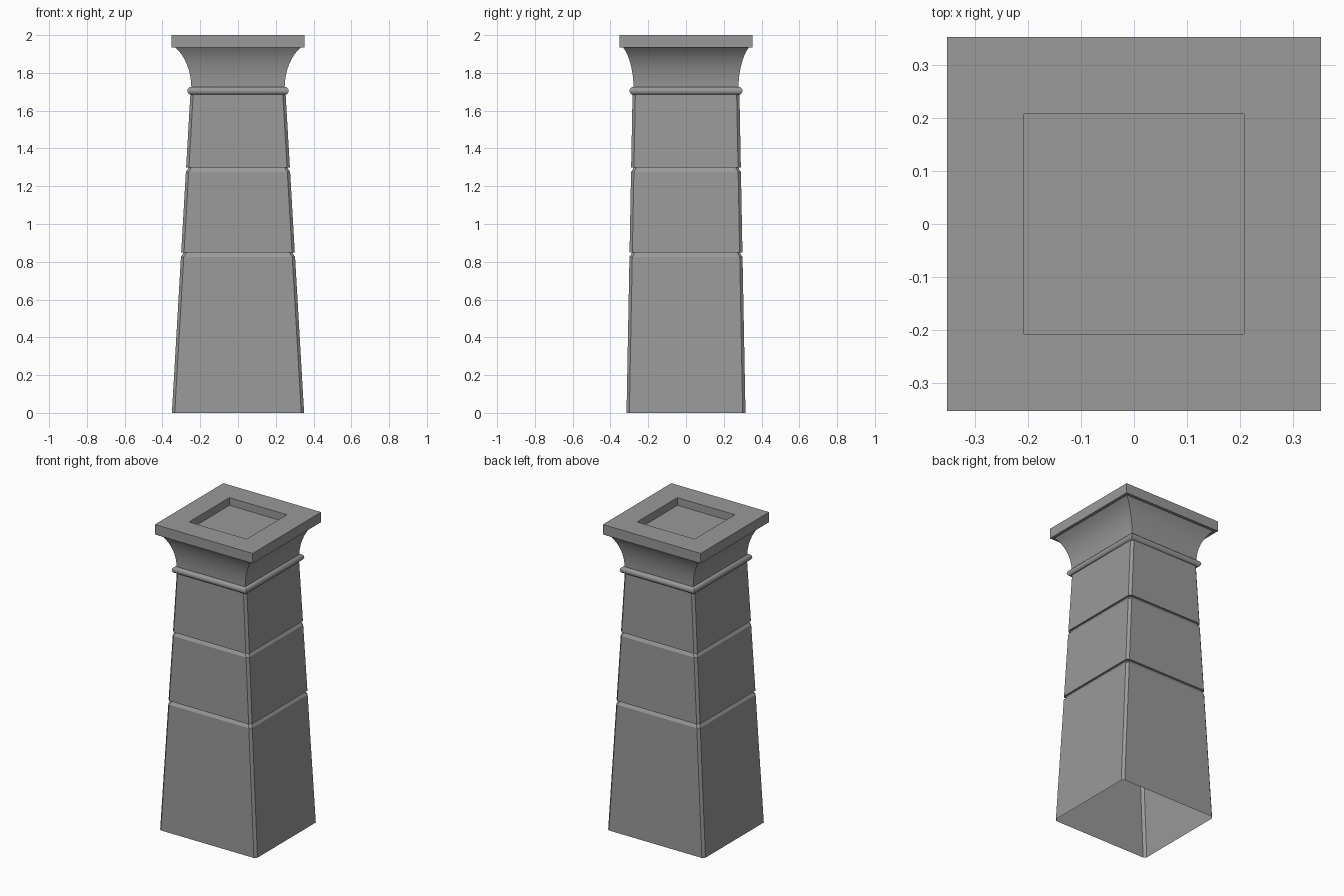
import bpy, bmesh, math

cube = bpy.data.objects.get("Cube")
if cube:
    bpy.data.objects.remove(cube, do_unlink=True)

stone = bpy.data.materials.new("grey_stone")
stone.use_nodes = True
GREY = (0.32, 0.32, 0.32, 1)
stone.diffuse_color = GREY
stone.node_tree.nodes["Principled BSDF"].inputs["Base Color"].default_value = GREY


def ring(hx, hy, z, c):
    """Rectangle seen from above, with corners cut by c."""
    if c == 0:
        return [(-hx, -hy, z), (hx, -hy, z), (hx, hy, z), (-hx, hy, z)]
    return [(-hx + c, -hy, z), (hx - c, -hy, z), (hx, -hy + c, z), (hx, hy - c, z),
            (hx - c, hy, z), (-hx + c, hy, z), (-hx, hy - c, z), (-hx, -hy + c, z)]


def loft(name, rows, chamfer=0, cap=False):
    """Skin a stack of rectangles given as (half x, half y, z)."""
    bm = bmesh.new()
    rings = [[bm.verts.new(p) for p in ring(*row, chamfer)] for row in rows]
    for a, b in zip(rings, rings[1:]):
        for i in range(len(a)):
            j = (i + 1) % len(a)
            bm.faces.new((a[i], a[j], b[j], b[i]))
    if cap:
        bm.faces.new(rings[-1])
    mesh = bpy.data.meshes.new(name)
    bm.to_mesh(mesh)
    bm.free()
    mesh.materials.append(stone)
    obj = bpy.data.objects.new(name, mesh)
    bpy.context.collection.objects.link(obj)
    bpy.ops.object.select_all(action='DESELECT')
    obj.select_set(True)
    bpy.context.view_layer.objects.active = obj
    bpy.ops.object.shade_smooth_by_angle(angle=math.radians(30))
    return obj


def shaft_row(z, inset=0):
    """Tapering shaft size at height z."""
    t = z / 1.69
    return (0.35 - 0.098 * t - inset, 0.315 - 0.032 * t - inset, z)


# Hollow tapering shaft, open below, with a groove above each lower block
rows = [shaft_row(0)]
for z in (0.85, 1.3):
    rows += [shaft_row(z - 0.025), shaft_row(z - 0.012, 0.008),
             shaft_row(z - 0.002, 0.012), shaft_row(z)]
rows.append(shaft_row(1.69))
loft("shaft", rows, chamfer=0.015)

# Half round collar
NECK_X, NECK_Y = 0.247, 0.278
rows = []
for i in range(9):
    a = math.pi * (i / 8 - 0.5)
    out = 0.021 * math.cos(a)
    rows.append((NECK_X + out, NECK_Y + out, 1.705 + 0.021 * math.sin(a)))
loft("collar", rows)

# Concave flare of the capital
rows = []
for i in range(9):
    a = math.radians(60) * i / 8
    grow = (1 - math.cos(a)) / 0.5
    rise = math.sin(a) / math.sin(math.radians(60))
    rows.append((NECK_X + (0.333 - NECK_X) * grow,
                 NECK_Y + (0.333 - NECK_Y) * grow, 1.72 + 0.215 * rise))
loft("capital_flare", rows)

# Square top slab with a shallow recess
slab = [(0.333, 1.935), (0.352, 1.935), (0.352, 2.0), (0.207, 2.0), (0.207, 1.95)]
loft("top_slab", [(h, h, z) for h, z in slab], cap=True)
